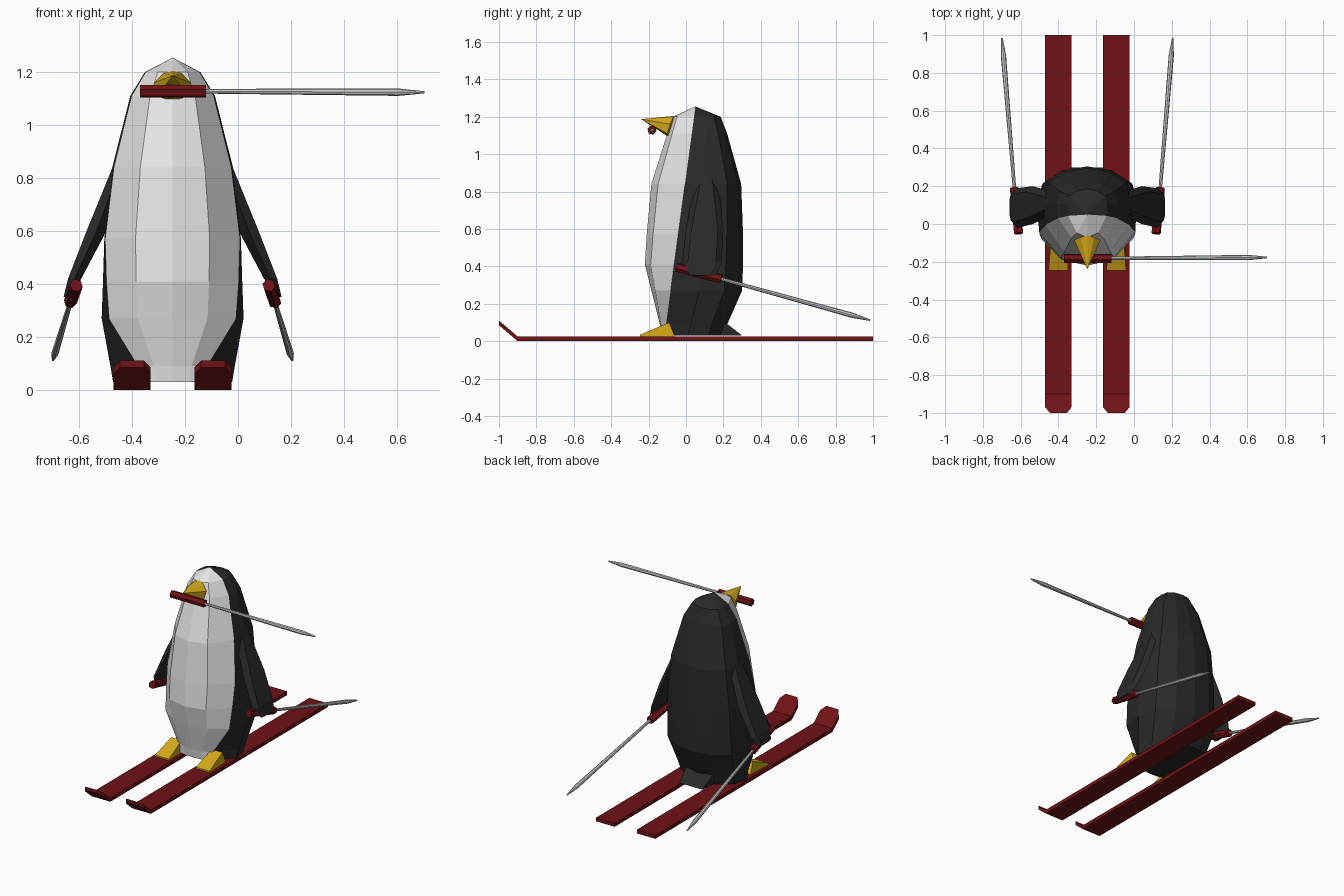
import bpy, bmesh
from math import cos, sin, tau
from mathutils import Vector

cube = bpy.data.objects.get("Cube")
if cube:
    bpy.data.objects.remove(cube)

CX = -0.247  # centre line of the bird


def material(name, rgb):
    m = bpy.data.materials.new(name)
    m.use_nodes = True
    m.diffuse_color = (*rgb, 1)
    m.node_tree.nodes["Principled BSDF"].inputs["Base Color"].default_value = (*rgb, 1)
    return m


WHITE = material("belly white", (0.8, 0.8, 0.8))
BLACK = material("feather black", (0.022, 0.022, 0.022))
RED = material("ski red", (0.16, 0.006, 0.008))
YELLOW = material("beak yellow", (0.66, 0.4, 0.01))
GREY = material("pole grey", (0.6, 0.6, 0.6))


def build(name, bm, *mats, shift=CX):
    bmesh.ops.recalc_face_normals(bm, faces=bm.faces)
    mesh = bpy.data.meshes.new(name)
    bm.to_mesh(mesh)
    bm.free()
    ob = bpy.data.objects.new(name, mesh)
    ob.location.x = shift
    for m in mats:
        mesh.materials.append(m)
    bpy.context.collection.objects.link(ob)


def loft(rings, apex=None):
    """Skin closed rings of equal length, ending in a cap or a point."""
    bm = bmesh.new()
    rows = [[bm.verts.new(p) for p in ring] for ring in rings]
    n = len(rows[0])
    for a, b in zip(rows, rows[1:]):
        for i in range(n):
            j = (i + 1) % n
            bm.faces.new((a[i], a[j], b[j], b[i]))
    if apex:
        point = bm.verts.new(apex)
        for i in range(n):
            bm.faces.new((rows[-1][i], rows[-1][(i + 1) % n], point))
    else:
        bm.faces.new(rows[-1])
    bm.faces.new(rows[0])
    return bm


def hull(points):
    bm = bmesh.new()
    for p in points:
        bm.verts.new(p)
    bmesh.ops.convex_hull(bm, input=bm.verts)
    return bm


def rod(name, start, end, stops, mat, sides, shift=CX):
    """Tapered rod; stops are (fraction, radius)."""
    a, b = Vector(start), Vector(end)
    d = (b - a).normalized()
    u = d.orthogonal().normalized()
    v = d.cross(u)
    rings = [[a.lerp(b, t) + r * (cos(tau * i / sides) * u + sin(tau * i / sides) * v)
              for i in range(sides)] for t, r in stops]
    build(name, loft(rings), mat, shift=shift)


# Body: each level is height, front y, seam half width, half width, back y
LEVELS = [(0.03, -0.13, 0.11, 0.225, 0.2), (0.09, -0.14, 0.13, 0.235, 0.22),
          (0.27, -0.185, 0.24, 0.268, 0.3), (0.41, -0.22, 0.25, 0.263, 0.305),
          (0.57, -0.21, 0.255, 0.258, 0.305), (0.84, -0.185, 0.222, 0.228, 0.295),
          (1.11, -0.1, 0.155, 0.16, 0.22), (1.2, -0.07, 0.102, 0.105, 0.185)]


def body_ring(z, front, seam, wide, back):
    ys = 0.05 - 0.135 * (1.25 - z)
    half = [(seam * 0.55, front + 0.2 * (ys - front)), (seam, ys)]
    half += [(wide * k, ys + (back - ys) * t) for k, t in ((1, 0.4), (0.9, 0.75), (0.5, 0.94))]
    loop = [(0, front)] + half + [(0, back)] + [(-x, y) for x, y in reversed(half)]
    return [(x, y, z) for x, y in loop]


bm = loft([body_ring(*level) for level in LEVELS], apex=(0, 0.05, 1.255))
faces = list(bm.faces)
for i, f in enumerate(faces):
    # two strips each side of the front centre are white; the underside is black
    f.material_index = 0 if i % 12 in (0, 1, 10, 11) and f is not faces[-1] else 1
build("body", bm, WHITE, BLACK)

# Tail
build("tail", hull([(s * x, y, z) for s in (-1, 1) for x, y, z in
                    ((0.1, 0.15, 0.03), (0.085, 0.3, 0.03), (0.1, 0.21, 0.1))]), BLACK)

# Beak
build("beak", hull([(0, -0.24, 1.187), (0, -0.09, 1.09), (0, -0.06, 1.205)] +
                   [(s * x, y, z) for s in (-1, 1) for x, y, z in
                    ((0.035, -0.07, 1.195), (0.07, -0.085, 1.16), (0.06, -0.1, 1.11))]), YELLOW)

# Ski profile: y, z, half width, with an upturned chamfered tip
SKI = [(1, 0, 0.07), (-0.9, 0, 0.07), (-0.97, 0.06, 0.07), (-1, 0.085, 0.045)]
# Wing sections: height, inner x, outer x, front y, back y
WING = [(0.87, 0.16, 0.215, 0.05, 0.17), (0.6, 0.25, 0.325, 0.0, 0.2),
        (0.42, 0.345, 0.395, -0.02, 0.19), (0.35, 0.4, 0.412, 0.02, 0.16)]
FOOT = [(-0.245, 0.025, 0.052), (-0.245, 0.035, 0.052), (-0.09, 0.1, 0.04), (-0.06, 0.025, 0.045)]
GRIP = ((0, 0.025), (1, 0.025))
SHAFT = ((0, 0.009), (0.88, 0.014), (1, 0.004))

for s, side in ((1, "left"), (-1, "right")):
    mid = s * 0.153
    build(side + "_ski", loft([[(mid + w, y, z), (mid - w, y, z), (mid - w, y, z + 0.025),
                                (mid + w, y, z + 0.025)] for y, z, w in SKI]), RED)
    build(side + "_foot", hull([(mid + d * w, y, z) for d in (-1, 1) for y, z, w in FOOT]), YELLOW)

    wing = []
    for z, xi, xo, y0, y1 in WING:
        xm = (xi + xo) / 2
        outline = ((xi, (y0 + y1) / 2), (xm, y0), (xo, y0 + 0.03), (xo, y1 - 0.03), (xm, y1))
        wing.append([(s * x, y, z) for x, y in outline])
    build(side + "_wing", loft(wing), BLACK)

    # Held pole
    start, joint, tip = (s * 0.364, -0.05, 0.395), (s * 0.386, 0.19, 0.332), (s * 0.452, 0.985, 0.112)
    rod(side + "_pole_grip", start, joint, GRIP, RED, 6)
    rod(side + "_pole_shaft", joint, tip, SHAFT, GREY, 8)

# Spare pole under the beak
rod("spare_pole_grip", (-0.37, -0.182, 1.128), (-0.12, -0.182, 1.128), GRIP, RED, 6, 0)
rod("spare_pole_shaft", (-0.12, -0.182, 1.128), (0.705, -0.177, 1.124), SHAFT, GREY, 8, 0)
